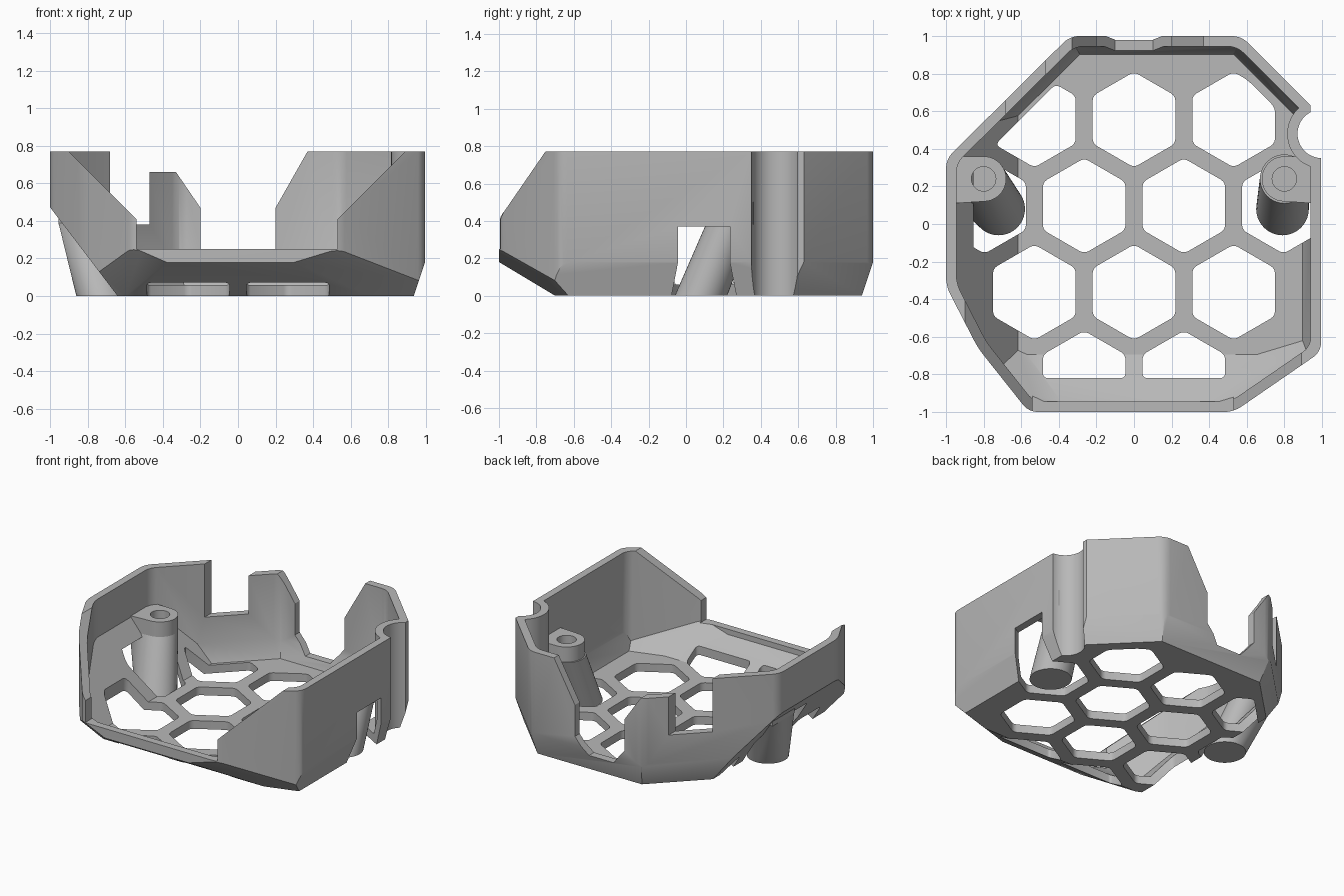
import bpy, bmesh, math
from mathutils import Vector

if "Cube" in bpy.data.objects:
    bpy.data.objects.remove(bpy.data.objects["Cube"], do_unlink=True)

grey = bpy.data.materials.new("plain grey")
grey.use_nodes = True
grey.diffuse_color = (0.48, 0.48, 0.48, 1)
grey.node_tree.nodes["Principled BSDF"].inputs["Base Color"].default_value = grey.diffuse_color

WALL = 0.055
TOP = 0.77


def finish(bm, name):
    """Turn a bmesh into a scene object."""
    bmesh.ops.recalc_face_normals(bm, faces=bm.faces)
    me = bpy.data.meshes.new(name)
    bm.to_mesh(me)
    bm.free()
    ob = bpy.data.objects.new(name, me)
    bpy.context.collection.objects.link(ob)
    me.materials.append(grey)
    return ob


def slice_off(bm, point, normal):
    """Remove everything on the normal side of a plane and cap the cut."""
    res = bmesh.ops.bisect_plane(bm, geom=bm.verts[:] + bm.edges[:] + bm.faces[:], dist=1e-5,
                                 plane_co=point, plane_no=normal, clear_outer=True)
    edges = [e for e in res["geom_cut"] if isinstance(e, bmesh.types.BMEdge)]
    if edges:
        bmesh.ops.holes_fill(bm, edges=edges)


def round_uprights(bm, radius, segments=4):
    edges = [e for e in bm.edges if (e.verts[0].co - e.verts[1].co).xy.length < 1e-4]
    bmesh.ops.bevel(bm, geom=edges, offset=radius, segments=segments, profile=0.5,
                    affect='EDGES', clamp_overlap=True)


def block(low, high):
    bm = bmesh.new()
    bmesh.ops.create_cube(bm, size=1)
    for v in bm.verts:
        v.co = [a if c < 0 else b for c, a, b in zip(v.co, low, high)]
    return bm


def prism(points, place, a, b):
    """Extrude a 2D outline between a and b."""
    bm = bmesh.new()
    rings = [[bm.verts.new(place(p, t)) for p in points] for t in (a, b)]
    n = len(points)
    bm.faces.new(rings[0])
    bm.faces.new(rings[1])
    for i in range(n):
        j = (i + 1) % n
        bm.faces.new((rings[0][i], rings[0][j], rings[1][j], rings[1][i]))
    return bm


def upright(p, t):
    return (p[0], p[1], t)


def along_y(p, t):
    return (p[0], t, p[1])


def circle(x, y, r, n=40):
    return [(x + r * math.cos(i * math.tau / n), y + r * math.sin(i * math.tau / n)) for i in range(n)]


def hull(points, name):
    bm = bmesh.new()
    for p in points:
        bm.verts.new(p)
    res = bmesh.ops.convex_hull(bm, input=bm.verts[:])
    junk = [g for g in res["geom_interior"] if isinstance(g, bmesh.types.BMVert)]
    bmesh.ops.delete(bm, geom=junk, context='VERTS')
    bmesh.ops.dissolve_limit(bm, angle_limit=0.01, verts=bm.verts[:], edges=bm.edges[:])
    return finish(bm, name)


def cut(target, bm):
    """Boolean-subtract a bmesh from an object."""
    cutter = finish(bm, "cutter")
    cutter.hide_render = True
    mod = target.modifiers.new("cut", 'BOOLEAN')
    mod.operation = 'DIFFERENCE'
    mod.solver = 'EXACT'
    mod.object = cutter
    bpy.context.view_layer.objects.active = target
    bpy.ops.object.modifier_apply(modifier=mod.name)
    bpy.data.objects.remove(cutter, do_unlink=True)


# Upright outline, counter-clockwise
outline = [(0.995, -0.68), (0.995, 0.575), (0.57, 1), (-0.34, 1), (-1, 0.345),
           (-1, -0.33), (-0.83, -0.66), (-0.56, -1), (0.53, -1)]


def plane_through(a, b, c):
    a, b, c = Vector(a), Vector(b), Vector(c)
    n = (b - a).cross(c - a).normalized()
    return a, n if n.z < 0 else -n


# Sloping underside planes: front, front corners, left ramp
slopes = [plane_through((0, -1, 0.18), (1, -1, 0.18), (0, -0.7, 0)),
          plane_through((0.3, -1, 0.18), (0.53, -1, 0.25), (0.7, -0.7, 0)),
          plane_through((-0.38, -1, 0.18), (-0.54, -1, 0.25), (-0.6, -0.7, 0)),
          plane_through((-0.64, 0, 0), (-0.64, 1, 0), (-0.96, 0, 0.42))]
# Small lower chamfers under the right and back walls
for i in range(3):
    p, q = Vector(outline[i]), Vector(outline[i + 1])
    d = (q - p).normalized()
    foot = p - Vector((d.y, -d.x)) * 0.06
    slopes.append(plane_through((*p, 0.18), (*q, 0.18), (*foot, 0)))
slopes.append(plane_through((-0.34, 1, 0.18), (-1, 0.345, 0.18), (-0.29, 0.95, 0)))


def body(inset, low, high):
    bm = block((-2, -2, low), (2, 2, high))
    for i, p in enumerate(outline):
        q = outline[(i + 1) % len(outline)]
        d = Vector((q[0] - p[0], q[1] - p[1], 0)).normalized()
        n = Vector((d.y, -d.x, 0))
        slice_off(bm, Vector((*p, 0)) - n * inset, n)
    round_uprights(bm, 0.045)
    for p, n in slopes:
        slice_off(bm, p - n * inset, n)
    return bm


# Hollow tray with a scalloped recess in the right wall
tray = finish(body(0, 0, TOP), "tray")
cavity = finish(body(WALL, 0.06, TOP + 0.2), "cavity")
cut(cavity, prism(circle(1.0, 0.48, 0.185, 48), upright, -0.3, 1.2))
bm = bmesh.new()
bm.from_mesh(cavity.data)
bpy.data.objects.remove(cavity, do_unlink=True)
cut(tray, bm)
cut(tray, prism(circle(1.0, 0.48, 0.13, 48), upright, -0.3, 1.2))
cut(tray, block((0.94, 0.49, -0.3), (1.2, 0.75, 1.2)))

# Low front opening with slanted sides
cut(tray, prism([(-0.54, 0.25), (0.53, 0.25), (0.53, 0.41), (0.99, 0.87), (-1, 0.87), (-0.54, 0.41)],
                along_y, -1.2, -0.4))
# Back openings: central flared gap, lowered tab and left slot
cut(tray, prism([(-0.1, 0.12), (0.1, 0.12), (0.2, 0.24), (0.2, 0.47), (0.37, 0.77), (0.4, 0.83),
                 (-0.68, 0.83), (-0.68, 0.38), (-0.47, 0.38), (-0.47, 0.66), (-0.33, 0.66),
                 (-0.2, 0.47), (-0.2, 0.24)], along_y, 0.5, 1.2))

# Honeycomb openings in the floor, clipped inside the walls
STEP = 0.53
for row, xs in enumerate([(-1, 0, 1), (-1.5, -0.5, 0.5, 1.5), (-1, 0, 1), (-0.5, 0.5)]):
    for k in xs:
        x, y = k * STEP, 0.555 - row * STEP * math.sqrt(0.75)
        pts = [(x + 0.254 * math.sin(a * math.pi / 3), y + 0.254 * math.cos(a * math.pi / 3))
               for a in range(6)]
        bm = prism(pts, upright, -0.2, 0.37)
        if row == 0:
            slice_off(bm, (-0.53, 0.63, 0), (-1, 1, 0))
            slice_off(bm, (0.7, 0.67, 0), (1, 1, 0))
        if row == 3:
            slice_off(bm, (0, -0.82, 0), (0, -1, 0))
        round_uprights(bm, 0.025, 3)
        cut(tray, bm)

# Screw bosses on leaning posts
parts = [tray]
for side, name, foot_x in ((1, "right", 0.79), (-1, "left", -0.72)):
    wall_x = side * 0.955
    plate = circle(side * 0.8, 0.24, 0.12) + [(wall_x, 0.11), (wall_x, 0.36)]
    boss = hull([(*p, z) for p in plate for z in (0.38, 0.5)], name + "_boss")
    foot = [(*p, 0) for p in circle(foot_x, 0.08, 0.14)]
    head = circle(0.8, 0.24, 0.13) if side > 0 else plate
    post = hull(foot + [(*p, 0.39) for p in head], name + "_post")
    for ob in (boss, post):
        cut(ob, prism(circle(side * 0.8, 0.24, 0.065, 28), upright, 0.3, 0.6))
    parts += [boss, post]

for ob in parts:
    bpy.ops.object.select_all(action='DESELECT')
    ob.select_set(True)
    bpy.context.view_layer.objects.active = ob
    bpy.ops.object.shade_smooth_by_angle(angle=math.radians(28))
